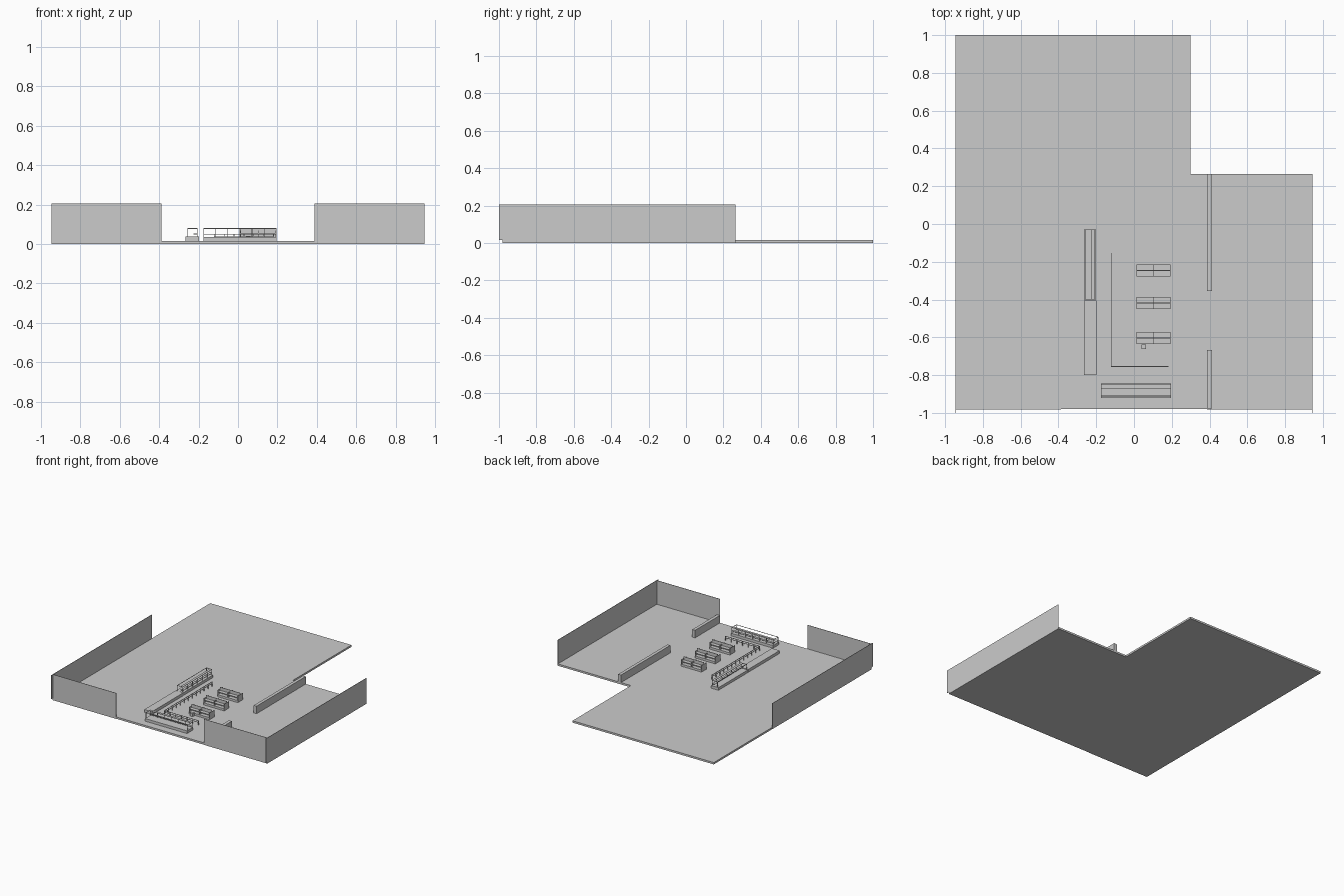
import bpy, bmesh
from mathutils import Matrix, Vector
from math import pi

if "Cube" in bpy.data.objects:
    bpy.data.objects.remove(bpy.data.objects["Cube"])

FLOOR = 0.015


def finish(name, bm):
    mesh = bpy.data.meshes.new(name)
    bmesh.ops.recalc_face_normals(bm, faces=bm.faces[:])
    bm.to_mesh(mesh)
    bm.free()
    ob = bpy.data.objects.new(name, mesh)
    bpy.context.collection.objects.link(ob)
    return ob


def boxes(name, parts, matrix=Matrix()):
    """One object made of boxes given as (x0, x1, y0, y1, z0, z1)."""
    bm = bmesh.new()
    for x0, x1, y0, y1, z0, z1 in parts:
        m = Matrix.Translation(((x0 + x1) / 2, (y0 + y1) / 2, (z0 + z1) / 2))
        m = m @ Matrix.Diagonal((x1 - x0, y1 - y0, z1 - z0, 1))
        bmesh.ops.create_cube(bm, size=1, matrix=matrix @ m)
    return finish(name, bm)


# L-shaped floor slab
bm = bmesh.new()
outline = [(-.945, -.98), (.945, -.98), (.945, .265), (.30, .265), (.30, 1), (-.945, 1)]
face = bm.faces.new([bm.verts.new((x, y, 0)) for x, y in outline])
ext = bmesh.ops.extrude_face_region(bm, geom=[face])
bmesh.ops.translate(bm, vec=(0, 0, FLOOR), verts=[v for v in ext["geom"] if isinstance(v, bmesh.types.BMVert)])
finish("floor", bm)

# thin outer walls, with the entrance gap in the front
for side, s in (("left", -1), ("right", 1)):
    a, b = sorted((s * .943, s * .946))
    boxes(side + "_wall", [(a, b, -.98, .265, 0, .205)])
    a, b = sorted((s * .387, s * .945))
    boxes(side + "_front_wall", [(a, b, -.982, -.979, 0, .205)])
    # corner post slightly proud of the front
    a, b = sorted((s * .943, s * .946))
    boxes(side + "_wall_end", [(a, b, -1, -.98, FLOOR, .205)])

# low partitions either side of the opening
boxes("rear_partition", [(.387, .412, -.355, .265, FLOOR, .075)])
boxes("front_partition", [(.387, .412, -.978, -.667, FLOOR, .075)])

# plain service counter
boxes("counter", [(-.265, -.198, -.80, -.405, FLOOR, .038)])


# display case: solid base, arched end frames, rows of posts and slim rails
def display_case(name, x, y, angle, depth):
    length, t, base = .37, .003, .036
    place = Matrix.Translation((x, y, 0)) @ Matrix.Rotation(angle, 4, 'Z')
    boxes(name + "_base", [(0, length, 0, depth, FLOOR, base)], place)
    front = depth - .006
    parts = []
    for i in range(7):
        u = i * (length - t) / 6
        parts.append((u, u + t, front - t, front, base, .08))
        parts.append((u, u + t, front - .02, front, .05, .053))
    for u in (0, length - t):
        parts.append((u, u + t, .008, .011, base, .08))
        parts.append((u, u + t, .008, front, .077, .08))
    parts.append((0, length, front - .02, front, .0775, .08))
    parts.append((0, length, front - .02, front, .049, .051))
    parts.append((0, length, .008, .011, .077, .08))
    boxes(name + "_frame", parts, place)


display_case("side_display", -.265, -.03, -pi / 2, .065)
display_case("front_display", -.175, -.92, 0, .075)

# double-sided shelf racks
for i, y in enumerate((-.246, -.418, -.603)):
    d = .032
    parts = [(.013, .193, y - d, y + d, FLOOR, .032),
             (.013, .193, y - .002, y + .002, .03, .08),
             (.013, .193, y - d, y + d, .052, .055)]
    parts += [(x, x + .003, y - d, y + d, .03, .068) for x in (.013, .1015, .19)]
    boxes(f"shelf_rack_{i + 1}", parts)

boxes("small_bin", [(.04, .064, -.662, -.638, FLOOR, .04)])


# queue barrier: two straight runs of posts and rails
def barrier(name, start, end, count):
    a, b = Vector(start), Vector(end)
    r = .002
    parts = []
    for i in range(count):
        p = a.lerp(b, i / (count - 1))
        parts.append((p.x - r, p.x + r, p.y - r, p.y + r, FLOOR, .052))
    for z in (.036, .049):
        parts.append((min(a.x, b.x) - r, max(a.x, b.x) + r,
                      min(a.y, b.y) - r, max(a.y, b.y) + r, z, z + .003))
    boxes(name, parts)


barrier("long_barrier", (-.12, -.155), (-.12, -.755), 13)
barrier("short_barrier", (-.12, -.755), (.18, -.755), 7)
